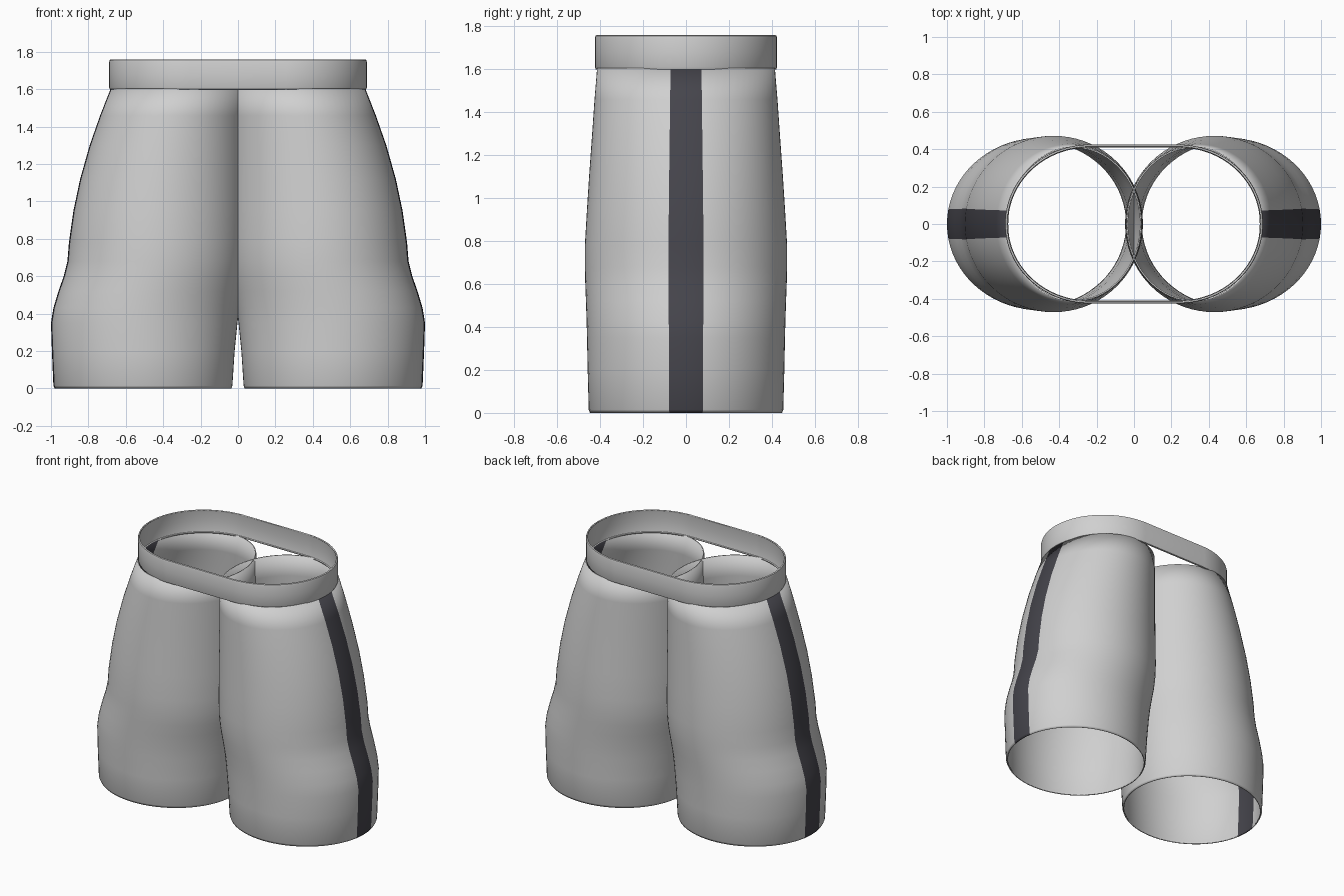
import bpy, bmesh, math

old = bpy.data.objects.get("Cube")
if old:
    bpy.data.objects.remove(old, do_unlink=True)


def make_material(name, colour):
    m = bpy.data.materials.new(name)
    m.use_nodes = True
    m.diffuse_color = colour
    bsdf = next(n for n in m.node_tree.nodes if n.type == 'BSDF_PRINCIPLED')
    bsdf.inputs["Base Color"].default_value = colour
    bsdf.inputs["Roughness"].default_value = 0.7
    return m


cloth = make_material("light grey cloth", (0.63, 0.63, 0.63, 1))
stripe = make_material("dark stripe", (0.06, 0.059, 0.072, 1))

SEGMENTS = 72


def loft(name, rings, is_stripe=lambda angle: False):
    """Skin a stack of closed rings into an open tube with a thin wall."""
    bm = bmesh.new()
    loops = [[bm.verts.new(p) for p in ring] for ring in rings]
    for low, high in zip(loops, loops[1:]):
        for i in range(SEGMENTS):
            j = (i + 1) % SEGMENTS
            face = bm.faces.new((low[i], low[j], high[j], high[i]))
            face.smooth = True
            face.material_index = int(is_stripe((i + 0.5) * math.tau / SEGMENTS))
    mesh = bpy.data.meshes.new(name)
    bm.to_mesh(mesh)
    bm.free()
    mesh.materials.append(cloth)
    mesh.materials.append(stripe)
    obj = bpy.data.objects.new(name, mesh)
    bpy.context.collection.objects.link(obj)
    wall = obj.modifiers.new("wall", 'SOLIDIFY')
    wall.thickness = 0.008
    wall.offset = -1
    bpy.ops.object.select_all(action='DESELECT')
    obj.select_set(True)
    bpy.context.view_layer.objects.active = obj
    bpy.ops.object.shade_smooth_by_angle(angle=math.radians(40))
    return obj


# Leg profile: height, inner x, outer x, half depth
LEG = [
    (0.0, 0.035, 0.98, 0.447), (0.015, 0.03, 0.987, 0.453),
    (0.2, 0.018, 0.995, 0.458), (0.35, 0.003, 1.0, 0.461),
    (0.43, -0.006, 0.987, 0.463), (0.52, -0.02, 0.96, 0.466),
    (0.6, -0.034, 0.932, 0.469), (0.68, -0.044, 0.912, 0.471),
    (0.78, -0.048, 0.904, 0.471), (0.95, -0.048, 0.88, 0.461),
    (1.12, -0.047, 0.844, 0.45), (1.3, -0.046, 0.793, 0.437),
    (1.46, -0.044, 0.737, 0.426), (1.605, -0.04, 0.68, 0.414),
]


def leg_ring(z, inner, outer, depth, side):
    cx, rx = (inner + outer) / 2, (outer - inner) / 2
    angles = [i * math.tau / SEGMENTS for i in range(SEGMENTS)]
    # mirrored legs start at their own outer side and keep outward winding
    return [(side * (cx + rx * math.cos(a)), side * depth * math.sin(a), z)
            for a in angles]


def outer_side(angle):
    return math.cos(angle) > math.cos(math.radians(10))


for name, side in (("left_leg", 1), ("right_leg", -1)):
    loft(name, [leg_ring(*row, side) for row in LEG], outer_side)


# Waistband: rounded oval hoop with softly turned edges
def band_ring(z, inset):
    ring = []
    for i in range(SEGMENTS):
        a = (i + 0.5) * math.tau / SEGMENTS
        c = math.cos(a)
        ring.append((math.copysign(0.24, c) + (0.45 - inset) * c,
                     (0.425 - inset) * math.sin(a), z))
    return ring


BAND = [(1.597, 0.014), (1.6, 0.004), (1.61, 0), (1.68, 0),
        (1.745, 0), (1.756, 0.003), (1.76, 0.01)]
loft("waistband", [band_ring(z, inset) for z, inset in BAND])
